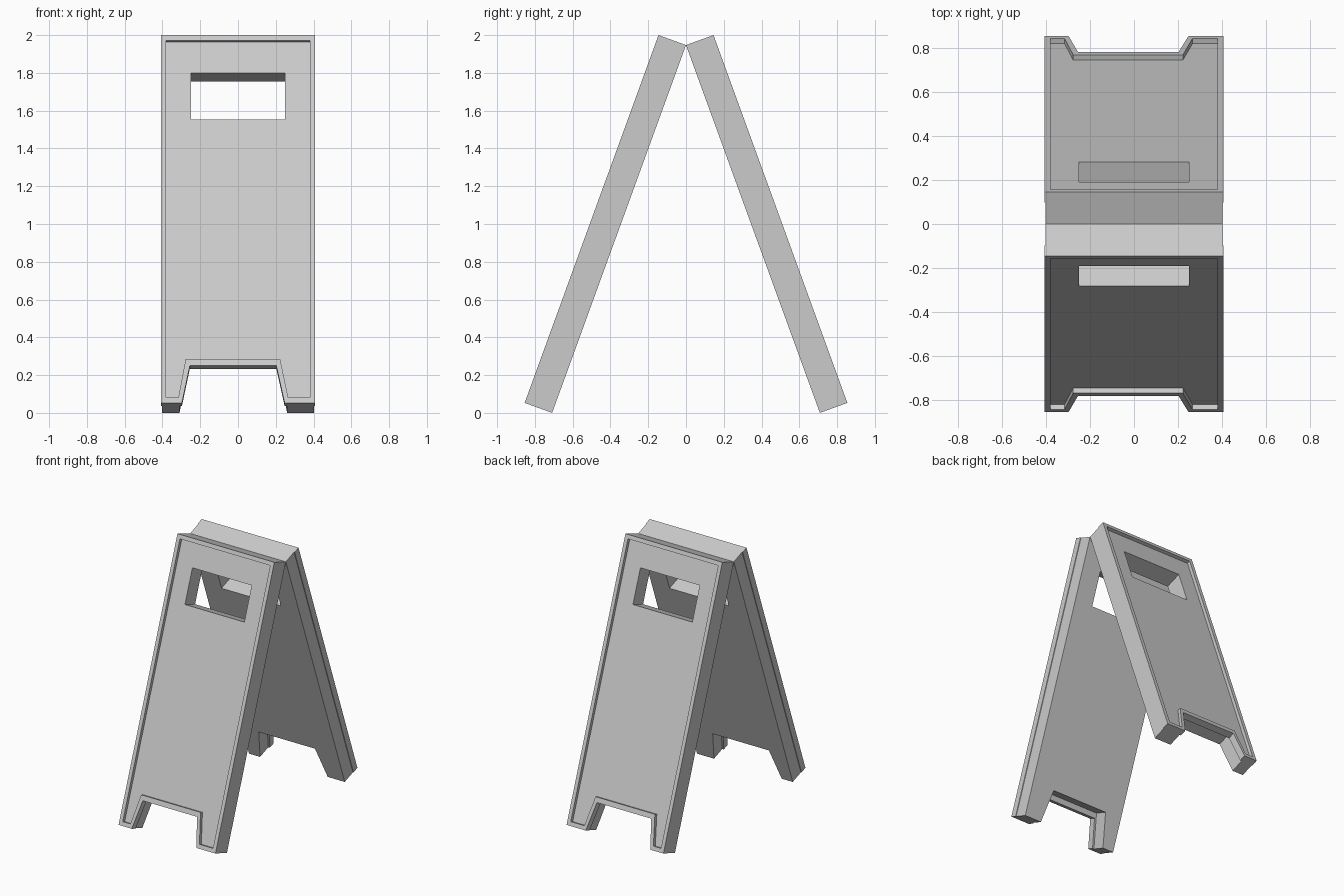
import bpy, bmesh, math

if "Cube" in bpy.data.objects:
    bpy.data.objects.remove(bpy.data.objects["Cube"])

LEAN = math.radians(20)
C, S = math.cos(LEAN), math.sin(LEAN)
LENGTH = 2.072


def outline(half, bottom, top, foot, arch, arch_h):
    """Board outline (across, along) with the leg cut-out at the bottom."""
    return [(-half, bottom), (foot[0], bottom), (arch[0], arch_h), (arch[1], arch_h),
            (foot[1], bottom), (half, bottom), (half, top), (-half, top)]


BODY = outline(0.403, 0, LENGTH, (-0.31, 0.26), (-0.262, 0.212), 0.25)
LIP = outline(0.408, 0, LENGTH, (-0.297, 0.247), (-0.255, 0.203), 0.21)
INSET = outline(0.38, 0.03, LENGTH - 0.03, (-0.316, 0.266), (-0.277, 0.223), 0.247)
HANDLE = [(-0.25, 1.607), (0.25, 1.607), (0.25, 1.868), (-0.25, 1.868)]


def panel(name, side):
    bm = bmesh.new()

    def ring(points, depth):
        return [bm.verts.new((x, side * ((LENGTH - s) * S + depth * C), s * C + depth * S))
                for x, s in points]

    def bridge(a, b):
        for i in range(len(a)):
            j = (i + 1) % len(a)
            bm.faces.new((a[i], a[j], b[j], b[i]))

    def cap(outer, hole):
        edges = [bm.edges.get((r[i - 1], r[i])) for r in (outer, hole) for i in range(len(r))]
        bmesh.ops.triangle_fill(bm, edges=edges, use_beauty=True)

    # inner board, overhanging lip, then raised rim around the recessed face
    rings = [ring(BODY, 0), ring(BODY, 0.105), ring(LIP, 0.105),
             ring(LIP, 0.155), ring(INSET, 0.155), ring(INSET, 0.13)]
    for a, b in zip(rings, rings[1:]):
        bridge(a, b)
    # handle slot through the board
    back, front = ring(HANDLE, 0), ring(HANDLE, 0.13)
    bridge(back, front)
    cap(rings[0], back)
    cap(rings[-1], front)

    bmesh.ops.recalc_face_normals(bm, faces=bm.faces)
    mesh = bpy.data.meshes.new(name)
    bm.to_mesh(mesh)
    bm.free()
    bpy.context.collection.objects.link(bpy.data.objects.new(name, mesh))


# two boards leaning together, hinged along the top
panel("front_panel", -1)
panel("back_panel", 1)
